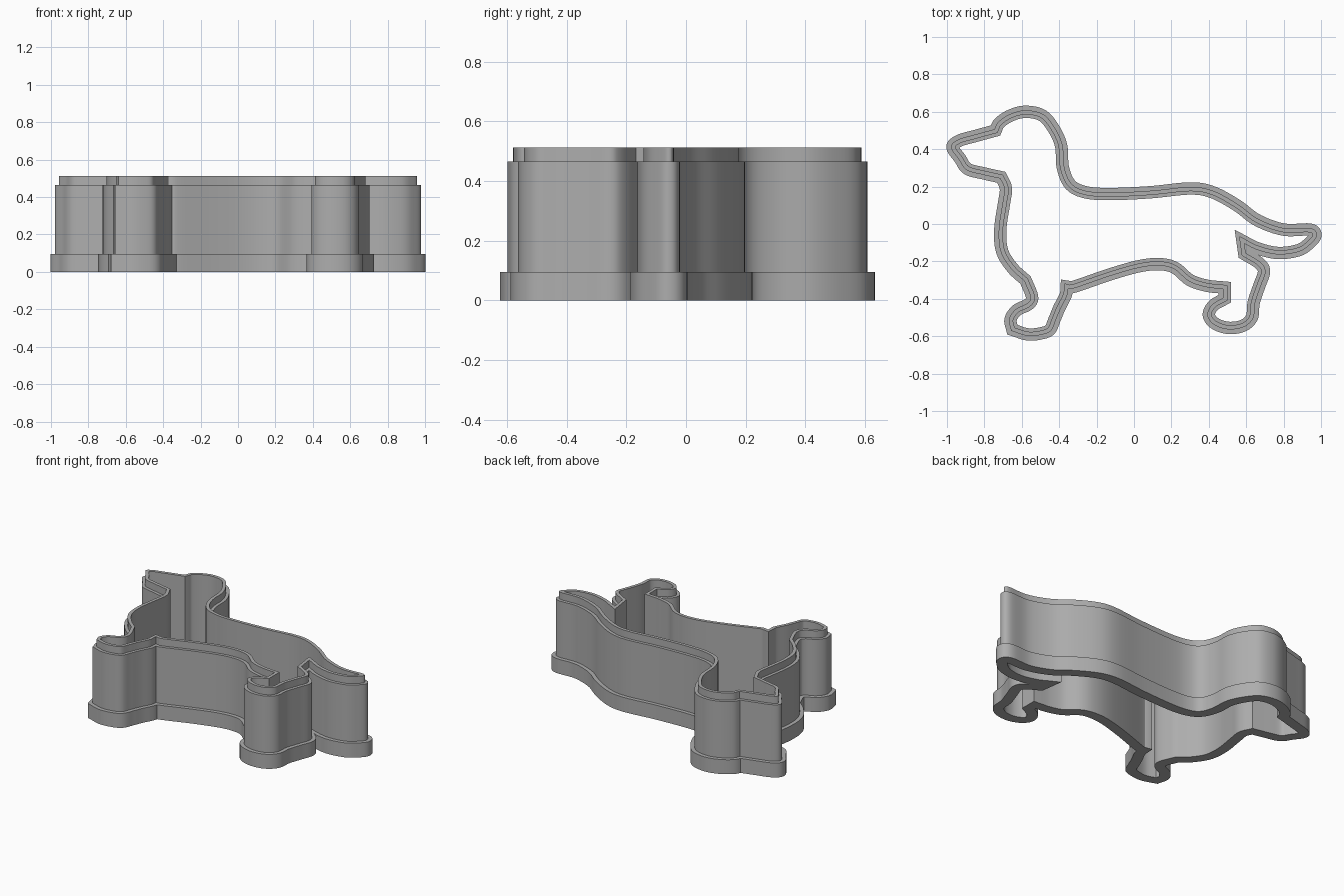
import bpy
import bmesh
from mathutils import Vector

default_cube = bpy.data.objects.get("Cube")
if default_cube:
    bpy.data.objects.remove(default_cube, do_unlink=True)


def make_material(name, value):
    material = bpy.data.materials.new(name)
    material.use_nodes = True
    colour = (value, value, value, 1)
    material.diffuse_color = colour
    material.node_tree.nodes["Principled BSDF"].inputs["Base Color"].default_value = colour
    return material


# Centreline of the wall, clockwise; each run starts at a sharp corner
head_and_back = [(-.74, .5), (-.72, .54), (-.66, .58), (-.58, .6), (-.49, .58),
                 (-.43, .51), (-.39, .42), (-.38, .3), (-.34, .21), (-.26, .17),
                 (-.13, .16), (.09, .17), (.3, .19), (.42, .17), (.55, .1)]
tail = [(.66, .02), (.8, -.03), (.94, -.03), (.97, -.06), (.94, -.1),
        (.88, -.14), (.77, -.155), (.66, -.13)]
rump = [(.58, -.09)]
hind_leg = [(.59, -.16), (.67, -.21), (.695, -.255), (.67, -.33), (.64, -.42),
            (.63, -.5), (.58, -.545), (.5, -.555), (.43, -.53), (.4, -.485),
            (.425, -.435)]
hock = [(.485, -.4)]
belly = [(.485, -.34), (.39, -.33), (.3, -.3), (.22, -.235), (.14, -.215),
         (.03, -.225), (-.13, -.27), (-.32, -.335)]
front_leg = [(-.36, -.335), (-.365, -.38), (-.4, -.45), (-.425, -.51),
             (-.45, -.565), (-.5, -.585), (-.57, -.59)]
front_paw = [(-.65, -.565), (-.66, -.51), (-.625, -.46), (-.565, -.43),
             (-.545, -.39)]
chest = [(-.58, -.3), (-.65, -.235), (-.705, -.145), (-.715, -.03),
         (-.695, .11), (-.685, .19)]
muzzle = [(-.71, .25), (-.8, .27), (-.89, .295), (-.93, .35), (-.97, .41),
          (-.935, .445), (-.85, .47)]
runs = [head_and_back + tail, rump, hind_leg, hock, belly, front_leg,
        front_paw, chest, muzzle]


def smooth_run(points, steps=6):
    """Catmull-Rom through the points, without the last one."""
    p = [Vector(q) for q in points]
    if len(p) == 2:
        return p[:1]
    p = [p[0] * 2 - p[1]] + p + [p[-1] * 2 - p[-2]]
    result = []
    for a, b, c, d in zip(p, p[1:], p[2:], p[3:]):
        for i in range(steps):
            t = i / steps
            result.append((b * 2 + (c - a) * t + (a * 2 - b * 5 + c * 4 - d) * t ** 2
                           + (b * 3 - a - c * 3 + d) * t ** 3) / 2)
    return result


def offset(path, distance):
    """Mitred offset of a closed clockwise path; positive goes outwards."""
    result = []
    for i, here in enumerate(path):
        before = (here - path[i - 1]).normalized()
        after = (path[(i + 1) % len(path)] - here).normalized()
        n1 = Vector((-before.y, before.x))
        n2 = Vector((-after.y, after.x))
        result.append(here + (n1 + n2) * distance / max(1 + n1.dot(n2), .3))
    return result


outline = []
for run, following in zip(runs, runs[1:] + runs[:1]):
    outline += smooth_run(run + following[:1])

# Cross-section of the wall: broad foot, main wall, thin cutting lip
INNER, FOOT, WALL, LIP = -.033, .033, .008, -.012
FOOT_TOP, WALL_TOP, LIP_TOP = .095, .465, .512
section = [(INNER, 0), (FOOT, 0), (FOOT, FOOT_TOP), (WALL, FOOT_TOP),
           (WALL, WALL_TOP), (LIP, WALL_TOP), (LIP, LIP_TOP), (INNER, LIP_TOP)]

# Sweep the cross-section around the outline
bm = bmesh.new()
rings = [[bm.verts.new((p.x, p.y, z)) for p in offset(outline, d)]
         for d, z in section]
for ring, upper in zip(rings, rings[1:] + rings[:1]):
    for i in range(len(outline)):
        bm.faces.new((ring[i - 1], ring[i], upper[i], upper[i - 1]))
bmesh.ops.recalc_face_normals(bm, faces=bm.faces)
mesh = bpy.data.meshes.new("cutter_wall")
bm.to_mesh(mesh)
bm.free()
mesh.materials.append(make_material("plain grey", .42))

cutter = bpy.data.objects.new("cutter_wall", mesh)
bpy.context.collection.objects.link(cutter)
bpy.context.view_layer.objects.active = cutter
cutter.select_set(True)
bpy.ops.object.shade_smooth_by_angle(angle=.6)
